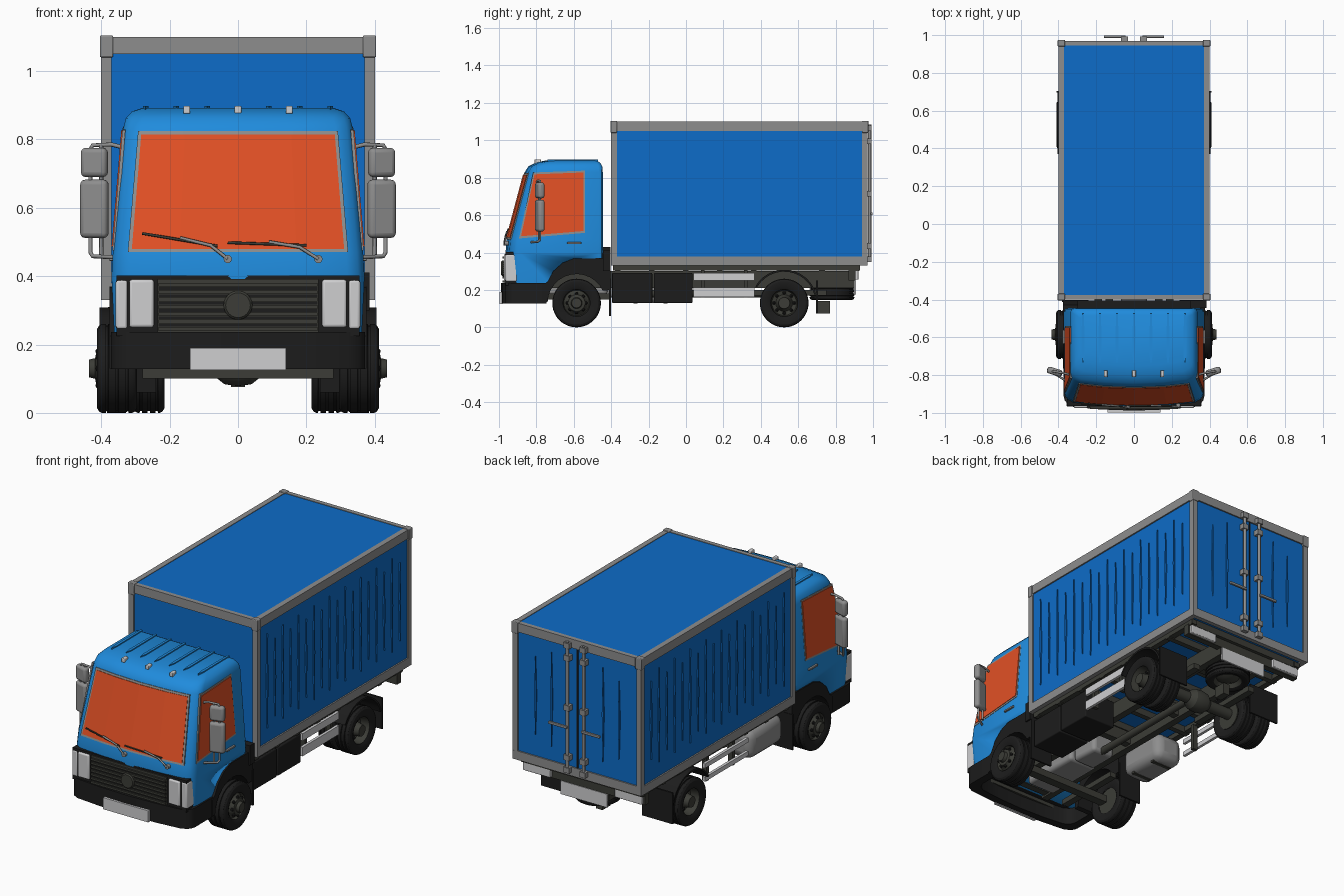
import bpy, bmesh, math
from mathutils import Vector, Matrix

if "Cube" in bpy.data.objects:
    bpy.data.objects.remove(bpy.data.objects["Cube"])

def material(name, r, g, b):
    m = bpy.data.materials.new(name)
    m.diffuse_color = (r, g, b, 1)
    m.use_nodes = True
    m.node_tree.nodes["Principled BSDF"].inputs["Base Color"].default_value = m.diffuse_color
    return m

BOXBLUE = material("cargo blue", .004, .15, .58)
CABBLUE = material("cab blue", .014, .26, .72)
ORANGE = material("orange glass", .75, .08, .018)
GREY = material("frame grey", .27, .27, .27)
LIGHT = material("light grey", .62, .62, .63)
BLACK = material("black plastic", .012, .012, .012)
OLIVE = material("dark chassis grey", .045, .046, .038)

def finish(bm, name, mat, mirror=False, bevel=0, smooth=30):
    bmesh.ops.recalc_face_normals(bm, faces=bm.faces)
    me = bpy.data.meshes.new(name)
    bm.to_mesh(me)
    bm.free()
    me.polygons.foreach_set("use_smooth", [True] * len(me.polygons))
    me.set_sharp_from_angle(angle=math.radians(smooth))
    me.materials.append(mat)
    ob = bpy.data.objects.new(name, me)
    bpy.context.collection.objects.link(ob)
    if bevel:
        b = ob.modifiers.new("bevel", 'BEVEL')
        b.width, b.segments = bevel, 3
    if mirror:
        ob.modifiers.new("mirror", 'MIRROR')
    return ob

def prism(name, mat, polys, vec, **kw):
    """Extrude each outline in polys along vec."""
    bm = bmesh.new()
    for pts in polys:
        a = [bm.verts.new(p) for p in pts]
        b = [bm.verts.new(Vector(p) + Vector(vec)) for p in pts]
        n = len(pts)
        bm.faces.new(a)
        bm.faces.new(b[::-1])
        for i in range(n):
            bm.faces.new((a[i], b[i], b[(i + 1) % n], a[(i + 1) % n]))
    return finish(bm, name, mat, **kw)

def boxes(name, mat, specs, **kw):
    """Each spec is x0, x1, y0, y1, z0, z1."""
    bm = bmesh.new()
    for x0, x1, y0, y1, z0, z1 in specs:
        m = Matrix.Translation(((x0+x1)/2, (y0+y1)/2, (z0+z1)/2)) @ Matrix.Diagonal((x1-x0, y1-y0, z1-z0, 1))
        bmesh.ops.create_cube(bm, size=1, matrix=m)
    return finish(bm, name, mat, **kw)

def lathe(name, mat, profile, centre, axis='X', steps=40, **kw):
    """Revolve a (along, radius) profile about an axis through centre."""
    bm = bmesh.new()
    vs = [bm.verts.new((a, 0, r)) for a, r in profile]
    es = [bm.edges.new(e) for e in zip(vs, vs[1:])]
    bmesh.ops.spin(bm, geom=vs + es, cent=(0, 0, 0), axis=(1, 0, 0), angle=2 * math.pi, steps=steps)
    bmesh.ops.remove_doubles(bm, verts=bm.verts, dist=1e-5)
    rot = {'X': Matrix(), 'Y': Matrix.Rotation(math.pi/2, 4, 'Z'), 'Z': Matrix.Rotation(-math.pi/2, 4, 'Y')}[axis]
    bm.transform(Matrix.Translation(centre) @ rot)
    return finish(bm, name, mat, **kw)

def tube(name, mat, paths, r, mirror=False):
    cu = bpy.data.curves.new(name, 'CURVE')
    cu.dimensions, cu.bevel_depth, cu.bevel_resolution, cu.use_fill_caps = '3D', r, 2, True
    for pts in paths:
        for s in ((1, -1) if mirror else (1,)):
            sp = cu.splines.new('POLY')
            sp.points.add(len(pts) - 1)
            for p, c in zip(sp.points, pts):
                p.co = (c[0] * s, c[1], c[2], 1)
    cu.materials.append(mat)
    bpy.context.collection.objects.link(bpy.data.objects.new(name, cu))

# ---- cab body: stacked plan outlines (z, half width, front y, back y)
LEVELS = [(.225, .362, -.958, -.45), (.40, .37, -.965, -.445), (.47, .366, -.958, -.445), (.83, .336, -.862, -.445),
          (.862, .328, -.842, -.448), (.882, .31, -.80, -.46), (.892, .28, -.75, -.48)]

def cab_at(z):
    for a, b in zip(LEVELS, LEVELS[1:]):
        if z <= b[0]:
            t = (z - a[0]) / (b[0] - a[0])
            return [p + (q - p) * t for p, q in zip(a, b)]

def front_pts(w, yf):
    k = w - .05
    return [(0, yf), (.55*k, yf+.006), (k, yf+.02), (w-.018, yf+.037), (w-.005, yf+.055), (w, yf+.075)]

def outline(w, yf, yb):
    half = front_pts(w, yf) + [(w, yb-.02), (w-.006, yb-.006), (w-.02, yb)]
    return half + [(-x, y) for x, y in half[:0:-1]]

bm = bmesh.new()
rings = [[bm.verts.new((x, y, z)) for x, y in outline(w, yf, yb)] for z, w, yf, yb in LEVELS]
for a, b in zip(rings, rings[1:]):
    for i in range(len(a)):
        j = (i + 1) % len(a)
        bm.faces.new((a[i], a[j], b[j], b[i]))
bm.faces.new(rings[0][::-1])
bm.faces.new(rings[-1])
cab = finish(bm, "cab_body", CABBLUE, smooth=35)
arch = [(-.755, .2), (-.74, .245), (-.71, .30), (-.66, .345), (-.60, .368)]
cutter = prism("arch_cutter", CABBLUE, [[(-.5, y, z) for y, z in arch + [(-.4, .368), (-.4, .2)]]], (1, 0, 0))
cutter.hide_render = True
cutter.hide_viewport = True
mod = cab.modifiers.new("arches", 'BOOLEAN')
mod.operation, mod.object, mod.solver = 'DIFFERENCE', cutter, 'EXACT'

# ---- windows and grey trims
def windscreen(name, mat, z0, z1, s, off):
    polys = []
    for i in range(4):
        q = []
        for k, z in ((i, z0), (i+1, z0), (i+1, z1), (i, z1)):
            w, yf = cab_at(z)[1:3]
            x, y = front_pts(w, yf)[(2, 1, 0, 1, 2)[k]]
            q.append((x * s * (1 if k > 1 else -1), y - off, z))
        polys.append(q)
    prism(name, mat, polys, (0, .009, 0))

windscreen("windscreen_trim", GREY, .47, .825, 1.02, .003)
windscreen("windscreen_glass", ORANGE, .48, .814, .985, .006)

def side_pane(name, mat, yz, off):
    prism(name, mat, [[(cab_at(z)[1] + off, y, z) for y, z in yz]], (-.009, 0, 0), mirror=True)

side_pane("side_window_trim", GREY, [(-.893, .475), (-.54, .505), (-.54, .838), (-.817, .828)], .002)
side_pane("side_window", ORANGE, [(-.882, .487), (-.548, .515), (-.548, .828), (-.81, .818)], .005)

# ---- roof ribs, marker lamps, handles, wipers
prism("roof_ribs", CABBLUE, [[(x-.008, -.70, .885), (x, -.74, .885), (x+.008, -.70, .885), (x+.006, -.47, .885), (x-.006, -.47, .885)]
      for x in [-.27 + .09*i for i in range(7)]], (0, 0, .013))
boxes("roof_marker_lamps", LIGHT, [(x-.01, x+.01, -.81, -.775, .875, .898) for x in (-.15, 0, .15)], bevel=.004)
boxes("door_handle", GREY, [(.36, .378, -.635, -.56, .445, .456)], mirror=True, bevel=.003)

def glass(x, z):
    return (x, cab_at(z)[2] - .012 + .06 * x * x, z)
tube("wiper_arms", GREY, [[glass(-.03, .45), glass(-.08, .49), glass(-.17, .512)], [glass(.235, .45), glass(.18, .485), glass(.09, .50)]], .005)
tube("wiper_blades", OLIVE, [[glass(-.28, .525), glass(-.06, .488)], [glass(-.03, .498), glass(.2, .49)]], .004)
lathe("wiper_pivots", GREY, [(-.01, 0), (-.01, .012), (.01, .012), (.01, 0)], (.235, -.96, .45), 'Y', 16)
lathe("wiper_pivot_centre", GREY, [(-.01, 0), (-.01, .012), (.01, .012), (.01, 0)], (-.03, -.965, .45), 'Y', 16)

# ---- mirrors
tube("mirror_arms", GREY, [[(.33, -.80, .775), (.37, -.79, .785), (.425, -.78, .783), (.432, -.78, .77), (.432, -.78, .47), (.425, -.79, .458), (.36, -.83, .455)],
     [(.40, -.785, .785), (.40, -.785, .458)]], .006, mirror=True)
mirrors = boxes("mirror_heads", GREY, [(-.042, .042, -.018, .018, .512, .682), (-.04, .04, -.018, .018, .69, .775)], bevel=.014)
mirrors.data.transform(Matrix.Translation((.42, -.782, 0)) @ Matrix.Rotation(.3, 4, 'Z'))
mirrors.modifiers.new("mirror", 'MIRROR')

# ---- grille, headlights, bumper, plate
boxes("grille_surround", BLACK, [(-.355, .355, -.964, -.90, .225, .402)])
boxes("grille_back", OLIVE, [(-.235, .235, -.970, -.93, .235, .392), (-.22, .22, -.974, -.93, .205, .23)])
boxes("grille_slats", OLIVE, [(-.233, .233, -.98, -.96, z, z+.011) for z in [.24 + .0215*i for i in range(7)]])
boxes("grille_gaps", BLACK, [(-.233, .233, -.973, -.96, z, z+.008) for z in [.2525 + .0215*i for i in range(6)]])
lathe("grille_disc", OLIVE, [(-.02, 0), (-.02, .036), (-.014, .042), (.01, .042)], (0, -.968, .315), 'Y')
boxes("headlights", LIGHT, [(.246, .318, -.974, -.92, .25, .39), (.322, .358, -.966, -.90, .245, .39)], mirror=True, bevel=.008)
outer = [(.372, -.745)] + front_pts(.372, -.988)[::-1]
outer += [(-x, y) for x, y in outer[-2::-1]]
inner = [(x * .87, min(y + .045, -.745)) for x, y in outer][::-1]
prism("bumper", BLACK, [[(x, y, .128) for x, y in outer + inner]], (0, 0, .108))
boxes("front_plate", LIGHT, [(-.14, .14, -.998, -.98, .125, .19)])

# ---- front fenders and flaps
def arc(y, z, r, a0, a1, n=12):
    return [(y + r*math.cos(math.radians(a0+(a1-a0)*i/n)), z + r*math.sin(math.radians(a0+(a1-a0)*i/n))) for i in range(n+1)]

fender = [(-.765, .13), (-.765, .225)] + arch[1:] + [(-.43, .37), (-.405, .30), (-.405, .2)] + arc(-.585, .13, .155, 25, 178)
prism("front_fender", BLACK, [[(.23, y, z) for y, z in fender]], (.146, 0, 0), mirror=True)
boxes("front_mudflap", BLACK, [(.24, .38, -.412, -.402, .06, .26)], mirror=True)
boxes("cab_rear_gear", BLACK, [(-.30, .30, -.45, -.405, .30, .43), (.28, .385, -.445, -.405, .30, .41)])

# ---- wheels
def tyre(name, x0, x1, y, z=.13, r=.13, axis='X', x=0, mirror=True):
    c = .014
    p = [(x0+.01, .072), (x0, .09), (x0, r-c), (x0+.006, r-.004), (x0+c, r)]
    for i in (1, 2, 3):
        m = x0 + (x1-x0)*i/4
        p += [(m-.004, r), (m-.003, r-.005), (m+.003, r-.005), (m+.004, r)]
    p += [(x1-c, r), (x1-.006, r-.004), (x1, r-c), (x1, .09), (x1-.01, .072)]
    lathe(name, BLACK, p, (x, y, z), axis, 48, mirror=mirror)

def bolts(name, x, y, r):
    bm = bmesh.new()
    for i in range(8):
        a = i * math.pi / 4
        bmesh.ops.create_uvsphere(bm, u_segments=8, v_segments=5, radius=.009,
                                  matrix=Matrix.Translation((x, y + r*math.cos(a), .13 + r*math.sin(a))))
    finish(bm, name, BLACK, mirror=True)

tyre("front_tyre", .295, .412, -.585)
lathe("front_rim", OLIVE, [(.31, 0), (.31, .074), (.402, .082), (.404, .076), (.385, .068), (.395, .055), (.415, .045), (.418, .03), (.436, .026), (.436, 0)], (0, -.585, .13), mirror=True)
bolts("front_wheel_bolts", .408, -.585, .05)
tyre("rear_tyre_outer", .318, .41, .525)
tyre("rear_tyre_inner", .215, .307, .525)
lathe("rear_rim", OLIVE, [(.22, 0), (.22, .074), (.40, .082), (.402, .076), (.35, .066), (.345, .045), (.355, .04), (.405, .03), (.405, 0)], (0, .525, .13), mirror=True)
bolts("rear_wheel_bolts", .352, .525, .054)
tyre("spare_tyre", -.04, .04, .78, .185, .12, 'Z', 0, False)
lathe("spare_rim", OLIVE, [(-.035, .075), (-.015, .06), (-.03, .03), (-.03, 0)], (0, .78, .185), 'Z')
boxes("spare_carrier", OLIVE, [(-.03, .03, .70, .86, .225, .26), (-.02, .02, .70, .77, .075, .14)])

# ---- rear fenders and flaps
prism("rear_fender", BLACK, [[(.22, y, z) for y, z in arc(.525, .13, .178, 15, 150) + arc(.525, .13, .168, 150, 15)]], (.185, 0, 0), mirror=True)
boxes("rear_mudflap", BLACK, [(.22, .41, .695, .705, .075, .25)], mirror=True)

# ---- cargo box with grey frame
boxes("cargo_body", BOXBLUE, [(-.392, .392, -.393, .962, .338, 1.097)])
boxes("frame_sides", GREY, [(.37, .40, -.40, .97, 1.05, 1.10), (.37, .40, -.40, .97, .33, .378),
      (.37, .40, -.40, -.37, .33, 1.10), (.37, .40, .94, .97, .33, 1.10)], mirror=True)
boxes("frame_ends", GREY, [(-.38, .38, y, y+.025, z, z+.05) for y in (-.40, .945) for z in (.33, 1.05)])
boxes("frame_corners", GREY, [(.365, .404, y, y+.035, 1.04, 1.104) for y in (-.404, .94)], mirror=True, bevel=.004)

def rib(u, k):
    lo, hi = .46 + .04*(k % 2), .99 - .05*(k % 2)
    return [(u, lo), (u+.006, (lo+hi)/2), (u, hi), (u-.006, (lo+hi)/2)]
prism("side_wall_ribs", BOXBLUE, [[(.388, y, z) for y, z in rib(-.305 + .0693*i, i)] for i in range(18)], (.011, 0, 0), mirror=True)
prism("door_ribs", BOXBLUE, [[(x, .958, z) for x, z in rib(x, i)] for i, x in enumerate((.16, .26))], (0, .011, 0), mirror=True)

# ---- rear door lock rods
tube("lock_rods", GREY, [[(.05, .982, .35), (.05, .982, 1.085)]], .009, mirror=True)
boxes("lock_brackets", GREY, [(.032, .068, .96, .993, z, z+.03) for z in (.35, .42, .70, .98, 1.05)], mirror=True)
boxes("lock_handles", GREY, [(.045, .16, .985, .998, .60, .615)], mirror=True, bevel=.003)
boxes("door_gap", BLACK, [(-.004, .004, .96, .966, .38, 1.05)])

# ---- chassis
boxes("chassis_rails", OLIVE, [(.11, .15, -.90, .90, .21, .30), (.34, .375, -.39, .93, .305, .333)], mirror=True)
boxes("cross_members", OLIVE, [(-.375, .375, y, y+.03, .30, .34) for y in [-.38 + .182*i for i in range(8)]]
      + [(-.12, .12, y, y+.04, .22, .29) for y in (-.88, -.2, .2, .66)] + [(-.28, .28, -.61, -.56, .10, .14)])
lathe("rear_axle", OLIVE, [(-.3, 0), (-.3, .03), (-.07, .032), (-.04, .056), (0, .062), (.04, .056), (.07, .032), (.3, .03), (.3, 0)], (0, .525, .14))
lathe("drive_shaft", OLIVE, [(-.45, 0), (-.45, .02), (.45, .02), (.45, 0)], (0, .05, .18), 'Y', 20)
boxes("leaf_springs", OLIVE, [(.17, .21, .30, .75, .17, .20), (.17, .21, -.80, -.40, .15, .18)], mirror=True)
boxes("engine", GREY, [(-.09, .09, -.78, -.42, .17, .40), (-.07, .07, -.42, -.25, .16, .28)], bevel=.02)
boxes("tool_box", BLACK, [(.17, .368, -.395, -.18, .13, .29), (.17, .368, -.172, .035, .13, .29)], bevel=.006)
boxes("right_side_guard", LIGHT, [(.358, .374, .04, .365, .163, .213), (.358, .374, .04, .365, .25, .29)])
boxes("guard_posts", OLIVE, [(.33, .36, y, y+.02, .16, .31) for y in (.08, .31)], mirror=True)
boxes("left_side_guard", LIGHT, [(-.374, -.358, -.02, .365, .175, .20), (-.374, -.358, -.02, .365, .25, .275)])
boxes("fuel_tank", GREY, [(-.375, -.20, -.34, -.04, .13, .29)], bevel=.045)
boxes("tank_straps", OLIVE, [(-.34, -.22, y, y+.02, .127, .30) for y in (-.28, -.12)])

# ---- rear bar, lamps and plate
boxes("rear_bar", OLIVE, [(-.38, .38, .87, .905, .25, .31)])
boxes("rear_lamps", LIGHT, [(.20, .37, .90, .922, .255, .308)], mirror=True, bevel=.004)
boxes("rear_plate", LIGHT, [(-.145, .145, .898, .908, .175, .25)])
